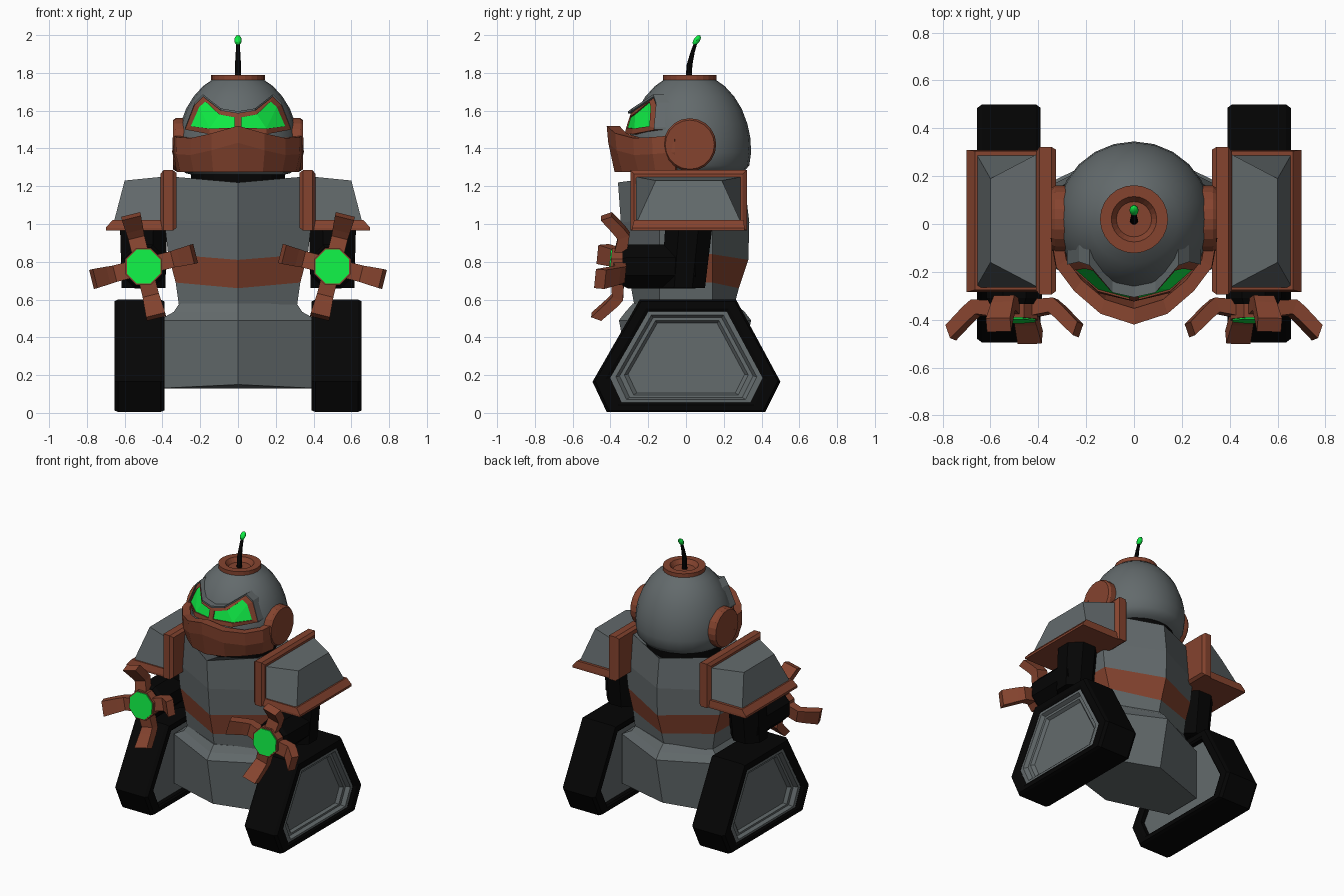
import bpy, bmesh
from math import sin, cos, pi, radians, sqrt

if "Cube" in bpy.data.objects:
    bpy.data.objects.remove(bpy.data.objects["Cube"])


def material(name, rgb):
    m = bpy.data.materials.new(name)
    m.diffuse_color = (*rgb, 1)
    m.use_nodes = True
    m.node_tree.nodes["Principled BSDF"].inputs["Base Color"].default_value = m.diffuse_color
    return m


RUST = material("rust", (0.235, 0.057, 0.028))
BLACK = material("black", (0.0015, 0.0015, 0.0015))
GREEN = material("green", (0.005, 0.85, 0.06))
STEEL = material("steel", (0.125, 0.145, 0.15))


def make(name, verts, faces, mat=STEEL, mirror=False, smooth=False):
    me = bpy.data.meshes.new(name)
    me.from_pydata(verts, [], faces)
    bm = bmesh.new()
    bm.from_mesh(me)
    bmesh.ops.recalc_face_normals(bm, faces=bm.faces)
    bm.to_mesh(me)
    bm.free()
    o = bpy.data.objects.new(name, me)
    bpy.context.collection.objects.link(o)
    me.materials.append(mat)
    if smooth:
        bpy.context.view_layer.objects.active = o
        o.select_set(True)
        bpy.ops.object.shade_smooth_by_angle(angle=radians(35))
        o.select_set(False)
    if mirror:
        o.modifiers.new("mirror", "MIRROR")
    return o


def loft(name, rings, mat=STEEL, cyclic=False, caps=True, **kw):
    n, k = len(rings[0]), len(rings)
    verts = [p for r in rings for p in r]
    faces = []
    for i in range(k if cyclic else k - 1):
        a, b = i * n, (i + 1) % k * n
        faces += [(a + j, a + (j + 1) % n, b + (j + 1) % n, b + j) for j in range(n)]
    if caps and not cyclic:
        faces += [tuple(range(n)), tuple(range((k - 1) * n, k * n))]
    return make(name, verts, faces, mat, **kw)


def circle(r, z, y=0.02, n=24):
    return [(r * cos(2 * pi * i / n), y + r * sin(2 * pi * i / n), z) for i in range(n)]


# Torso, belt, waist, hips: six-sided plan with a ridge down front and back
def plan(hx, yf, yb, z, dip=0.0, side=.14):
    half = [(0, yf, z - dip), (hx, -side, z), (hx, side, z), (0, yb, z - dip)]
    return half + [(-hx, side, z), (-hx, -side, z)]


belt_top, belt_low = plan(.37, -.325, .33, .84, .03), plan(.33, -.29, .28, .69, .03)
loft("torso", [plan(.25, -.24, .26, 1.2), plan(.34, -.36, .31, 1.25, .03),
               plan(.39, -.345, .335, 1.02, .01), belt_top])
loft("belt", [belt_top, belt_low], RUST)
loft("waist", [belt_low, plan(.31, -.27, .25, .55)])
loft("hips", [plan(.31, -.28, .26, .58), plan(.34, -.32, .31, .535),
              plan(.42, -.355, .345, .49), plan(.42, -.29, .27, .13, -.02)])

# Tracks with stepped side panels on both faces
TRACK = [(-.245, .6), (.265, .6), (.5, .165), (.42, .005), (-.42, .005), (-.495, .165)]


def track_ring(x, s):
    c = .27
    return [(x, y * s, c + (z - c) * s) for y, z in TRACK]


loft("track_tread", [track_ring(x, s) for x, s in
                     [(.5, .82), (.40, .82), (.39, .86), (.39, .97), (.41, 1), (.635, 1),
                      (.655, .97), (.655, .86), (.645, .81), (.55, .81)]],
     BLACK, mirror=True)
loft("track_panel", [track_ring(x, s) for x, s in
                     [(.43, .84), (.60, .84), (.643, .81), (.645, .75), (.62, .71),
                      (.62, .66), (.60, .62)]], mirror=True)

# Neck and smooth head shell
loft("neck", [circle(.25, 1.17), circle(.25, 1.3)], BLACK)
HEAD = [(.2, 1.25), (.28, 1.27), (.315, 1.31), (.325, 1.38), (.32, 1.46), (.305, 1.53),
        (.275, 1.61), (.235, 1.675), (.185, 1.73), (.125, 1.772)]
loft("head", [circle(r, z) for r, z in HEAD], caps=False, smooth=True)

# Cap ring and antenna
loft("cap_ring", [circle(r, z) for r, z in
                  [(.12, 1.76), (.142, 1.762), (.142, 1.79), (.095, 1.79), (.07, 1.755),
                   (.01, 1.75)]], RUST)
loft("antenna", [circle(r, z, y, 10) for r, z, y in
                 [(.018, 1.745, .015), (.016, 1.84, .018), (.012, 1.91, .035),
                  (.009, 1.97, .055)]], BLACK, smooth=True)
loft("antenna_tip", [circle(.019 * sin(a) + .0005, 1.973 - .027 * cos(a), .057 - .012 * cos(a), 10)
                     for a in [pi * i / 6 for i in range(7)]], GREEN, smooth=True)


# Ear discs
def ear(r, x):
    return [(x, .02 + r * cos(2 * pi * i / 20), 1.42 + r * sin(2 * pi * i / 20)) for i in range(20)]


loft("ear", [ear(.14, .25), ear(.14, .33), ear(.13, .345)], RUST, mirror=True)

# Jaw guard: section swept round the front of the head
half = [(0, -.42, 1.52), (.14, -.375, 1.48), (.25, -.28, 1.455), (.325, -.18, 1.46), (.345, -.06, 1.47)]
arc = [(-x, y, z) for x, y, z in reversed(half[1:])] + half
loft("jaw_guard", [[(x, y, z), (x * 1.01, y * .98, z - .09), (x * .94, y * .9, 1.275),
                    (x * .8, y * .76, 1.275), (x * .87, y * .84, z)] for x, y, z in arc], RUST)


# Visor frame, glowing eyes and brow, following the head's curve
def wrap(p, d, lift=0.0):
    x, z = p
    for (r0, z0), (r1, z1) in zip(HEAD, HEAD[1:]):
        if z0 <= z <= z1:
            r = r0 + (r1 - r0) * (z - z0) / (z1 - z0)
    return (x, .02 - sqrt((r + .01) ** 2 - x * x) + d, z + lift)


OUTER = [(0, 1.585), (.09, 1.6), (.185, 1.674), (.23, 1.63), (.28, 1.5), (.15, 1.475), (0, 1.48)]
INNER = [(.018, 1.565), (.1, 1.58), (.172, 1.648), (.205, 1.62), (.25, 1.518), (.15, 1.505), (.018, 1.51)]
loft("visor_frame", [[wrap(o, -.018), wrap(i, -.018), wrap(i, .04), wrap(o, .04)]
                     for o, i in zip(OUTER, INNER)], RUST, cyclic=True, mirror=True)
make("eye", [wrap(p, -.01) for p in INNER], [(0, 1, 5, 6), (1, 2, 3, 5), (3, 4, 5)], GREEN, mirror=True)
loft("brow", [[wrap(o, -.032), wrap(o, -.032, .012), wrap(o, .06, .012), wrap(o, .06)]
              for o in OUTER[:5]], mirror=True)


# Shoulder armour: inner plate, wedge pad and bottom flange
def rect_x(x, y0, y1, z0, z1):
    return [(x, y0, z0), (x, y1, z0), (x, y1, z1), (x, y0, z1)]


def rect_z(z, x0, x1, y0, y1):
    return [(x0, y0, z), (x1, y0, z), (x1, y1, z), (x0, y1, z)]


loft("shoulder_plate", [rect_x(.325, -.28, .31, .98, 1.27), rect_x(.345, -.295, .322, .965, 1.285),
                        rect_x(.395, -.295, .322, .965, 1.285), rect_x(.41, -.275, .30, .98, 1.265)],
     RUST, mirror=True)
loft("shoulder_pad", [rect_x(.40, -.265, .295, 1.0, 1.25),
                      [(.66, -.265, 1.0), (.66, .295, 1.0), (.6, .19, 1.23), (.6, -.16, 1.23)]],
     mirror=True)
loft("shoulder_flange", [rect_z(.965, .38, .70, -.285, .31), rect_z(.98, .38, .70, -.285, .31),
                         rect_z(1.02, .38, .665, -.275, .305)], RUST, mirror=True)


# Arms: upper arm and forward forearm with chamfered sections
def octagon(r, place):
    return [place(r * cos(pi / 8 + pi * i / 4), r * sin(pi / 8 + pi * i / 4)) for i in range(8)]


loft("upper_arm", [octagon(r, lambda a, b, z=z, y=y: (.5 + a, y + b, z))
                   for z, y, r in ((.99, .015, .135), (.66, -.015, .125))], BLACK, mirror=True)
loft("forearm", [octagon(r, lambda a, b, y=y: (.5 + a, y, .775 + b))
                 for y, r in ((.05, .125), (-.31, .125), (-.335, .11))], BLACK, mirror=True)


# Hands: octagonal palm, glowing disc and four splayed fingers
def lean(x, y, z):
    return (x, y + (z - .78) * .1, z)


loft("palm", [octagon(.105, lambda a, b, y=y: lean(.5 + a, y, .775 + b)) for y in (-.315, -.40)],
     RUST, mirror=True)
loft("palm_light", [octagon(.096, lambda a, b, y=y: lean(.5 + a, y, .775 + b)) for y in (-.39, -.406)],
     GREEN, mirror=True)
FINGER = [(.07, -.32, -.39, .044), (.165, -.315, -.375, .044), (.2, -.345, -.405, .047),
          (.272, -.42, -.475, .052)]
for n in range(4):
    t = radians(76 + 90 * n)
    rings = []
    for r, yb, yf, w in FINGER:
        rings.append([lean(.5 + (r + k) * cos(t) - s * w * sin(t), y,
                           .775 + (r + k) * sin(t) + s * w * cos(t))
                      for s, y, k in ((-1, yb, .012), (1, yb, .012), (1, yf, -.008), (-1, yf, -.008))])
    loft(f"finger_{n + 1}", rings, RUST, mirror=True)
